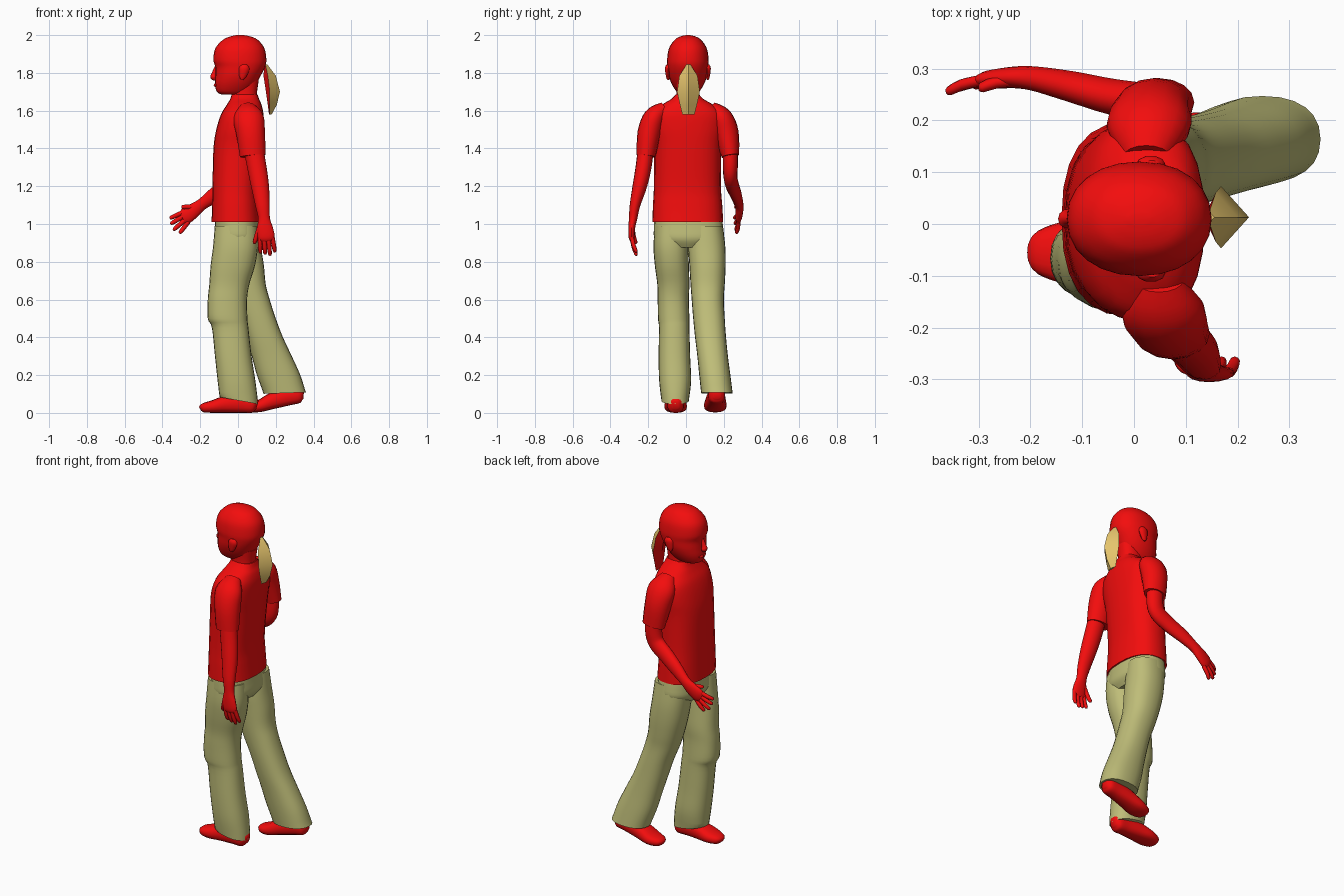
import bpy, bmesh, math
from mathutils import Vector


def material(name, rgb):
    m = bpy.data.materials.new(name)
    m.diffuse_color = (*rgb, 1)
    return m


RED = material("red", (0.9, 0.004, 0.004))
OLIVE = material("olive", (0.52, 0.51, 0.19))
BLOND = material("blond", (0.78, 0.55, 0.15))


def refine(rows, n):
    """Catmull-Rom interpolation of rows of numbers."""
    rows = [list(r) for r in rows]
    p = [rows[0]] + rows + [rows[-1]]
    out = []
    for i in range(1, len(p) - 2):
        for k in range(n):
            t = k / n
            out.append([0.5 * (2 * b + (c - a) * t + (2 * a - 5 * b + 4 * c - d) * t * t
                               + (3 * b - a - 3 * c + d) * t ** 3)
                        for a, b, c, d in zip(p[i - 1], p[i], p[i + 1], p[i + 2])])
    return out + [rows[-1]]


def skin(name, rings, mat, angle=50):
    """Joins rings of points with quads and closes the ends."""
    bm = bmesh.new()
    vs = [[bm.verts.new(c) for c in r] for r in rings]
    n = len(vs[0])
    for a, b in zip(vs, vs[1:]):
        for i in range(n):
            j = (i + 1) % n
            bm.faces.new((a[i], a[j], b[j], b[i]))
    bm.faces.new(vs[0])
    bm.faces.new(vs[-1])
    bmesh.ops.recalc_face_normals(bm, faces=bm.faces)
    me = bpy.data.meshes.new(name)
    bm.to_mesh(me)
    bm.free()
    ob = bpy.data.objects.new(name, me)
    bpy.context.collection.objects.link(ob)
    me.materials.append(mat)
    bpy.ops.object.select_all(action='DESELECT')
    ob.select_set(True)
    bpy.context.view_layer.objects.active = ob
    if angle:
        bpy.ops.object.shade_smooth_by_angle(angle=math.radians(angle))
    return ob


def power(c, p):
    return math.copysign(abs(c) ** (2 / p), c)


def stack(name, rows, mat, p=2.3, n=24, tilt=0):
    """Horizontal sections: z, xmin, xmax, ymin, ymax; tilt slants the last one."""
    rings = []
    fine = refine(rows, 4)
    for k, (z, x0, x1, y0, y1) in enumerate(fine):
        s = tilt if k == len(fine) - 1 else 0
        ring = []
        for i in range(n):
            a = math.tau * i / n
            c, d = power(math.cos(a), p), power(math.sin(a), p)
            ring.append(((x0 + x1 + (x1 - x0) * c) / 2, (y0 + y1 + (y1 - y0) * d) / 2, z + s * c))
        rings.append(ring)
    return skin(name, rings, mat)


def tube(name, rows, mat, p=2, n=16, steps=4):
    """Tube along a path: x, y, z, radius across, radius along y."""
    rows = refine(rows, steps)
    pts = [Vector(r[:3]) for r in rows]
    rings = []
    for i, r in enumerate(rows):
        t = (pts[min(i + 1, len(pts) - 1)] - pts[max(i - 1, 0)]).normalized()
        side = Vector((0, 1, 0))
        side = (side - t * side.dot(t)).normalized()
        up = t.cross(side)
        rings.append([pts[i] + up * r[3] * power(math.cos(math.tau * k / n), p)
                      + side * r[4] * power(math.sin(math.tau * k / n), p) for k in range(n)])
    return skin(name, rings, mat)


def finger(name, a, b, r=0.012):
    a, b = Vector(a), Vector(b)
    m = a.lerp(b, 0.55) + Vector((0, 0.004 if a.y > 0 else -0.004, 0))
    e = a.lerp(b, 0.92)
    tube(name, [(*a, r, r * 0.9), (*m, r, r * 0.9), (*e, r * .8, r * .75), (*b, r * .3, r * .3)], RED, n=8, steps=2)


# Head
stack("head", [(1.685, -0.085, 0.03, -0.03, 0.05), (1.70, -0.112, 0.06, -0.05, 0.07),
               (1.74, -0.122, 0.095, -0.075, 0.095), (1.785, -0.12, 0.12, -0.092, 0.112),
               (1.83, -0.12, 0.143, -0.098, 0.118), (1.87, -0.13, 0.15, -0.1, 0.12),
               (1.93, -0.12, 0.14, -0.09, 0.11), (1.975, -0.08, 0.105, -0.06, 0.08),
               (1.993, -0.04, 0.065, -0.03, 0.05), (2.0, -0.01, 0.03, 0.0, 0.02)], RED, p=2.15)
tube("nose", [(-0.112, .01, 1.84, .008, .008), (-0.126, .01, 1.795, .014, .013),
              (-0.129, .01, 1.778, .017, .019), (-0.118, .01, 1.764, .008, .01)], RED, n=10)
tube("lips", [(-0.114, -.02, 1.735, .004, .004), (-0.121, .01, 1.735, .01, .01),
              (-0.114, .04, 1.735, .004, .004)], RED, n=8)
for side, y in (("right", -0.095), ("left", 0.115)):
    tube("ear_" + side, [(0.02, y, 1.765, .008, .006), (0.025, y, 1.785, .02, .012),
                         (0.033, y, 1.825, .028, .017), (0.035, y, 1.845, .012, .008)], RED, n=10)
stack("neck", [(1.62, -0.03, 0.10, -0.055, 0.07), (1.69, -0.03, 0.1, -0.05, 0.066),
               (1.76, -0.03, 0.11, -0.055, 0.07)], RED)

# Ponytail: faceted wedge, red on the inside
rings = []
for z, inner, edge, ridge, w in ((1.845, 0.14, 0.145, 0.155, 0.01), (1.785, 0.135, 0.158, 0.2, 0.048),
                                 (1.70, 0.148, 0.168, 0.222, 0.06), (1.63, 0.158, 0.168, 0.205, 0.045),
                                 (1.58, 0.164, 0.168, 0.178, 0.032)):
    rings.append([(inner, 0.013, z), (edge, 0.013 - w, z), (ridge, 0.013, z), (edge, 0.013 + w, z)])
tail = skin("ponytail", rings, BLOND, angle=25)
tail.data.materials.append(RED)
for f in tail.data.polygons:
    if f.normal.x < -0.2:
        f.material_index = 1

# Shirt
stack("shirt_body", [(1.01, -0.14, 0.118, -0.178, 0.197), (1.1, -0.137, 0.112, -0.175, 0.192),
                     (1.2, -0.135, 0.11, -0.17, 0.185), (1.4, -0.13, 0.128, -0.17, 0.188),
                     (1.5, -0.115, 0.135, -0.185, 0.2), (1.58, -0.09, 0.135, -0.18, 0.195),
                     (1.63, -0.06, 0.125, -0.13, 0.145), (1.66, -0.042, 0.112, -0.08, 0.095),
                     (1.685, -0.033, 0.104, -0.055, 0.07)], RED, p=2.4)
tube("sleeve_right", [(0.05, -0.11, 1.615, .045, .035), (0.055, -0.165, 1.565, .08, .058),
                      (0.067, -0.195, 1.48, .076, .062), (0.078, -0.212, 1.36, .068, .05)], RED)
tube("sleeve_left", [(0.025, 0.13, 1.615, .045, .035), (0.028, 0.185, 1.565, .08, .058),
                     (0.035, 0.215, 1.48, .076, .064), (0.05, 0.235, 1.36, .067, .047)], RED)

# Arms with palms
tube("arm_right", [(0.078, -.21, 1.42, .052, .042), (0.1, -.225, 1.3, .051, .042),
                   (0.117, -.245, 1.2, .047, .038), (0.13, -.27, 1.1, .038, .028),
                   (0.138, -.28, 1.03, .031, .022), (0.142, -.287, 0.98, .042, .018),
                   (0.15, -.288, 0.93, .044, .016), (0.152, -.286, 0.91, .03, .01)], RED)
tube("arm_left", [(0.045, .235, 1.42, .05, .04), (0.05, .235, 1.32, .05, .04),
                  (0.03, .235, 1.255, .05, .037), (-0.04, .245, 1.205, .047, .035),
                  (-0.12, .265, 1.155, .041, .03), (-0.19, .28, 1.105, .031, .024),
                  (-0.23, .283, 1.075, .038, .021), (-0.275, .279, 1.043, .042, .018),
                  (-0.295, .276, 1.03, .03, .012)], RED)

# Fingers and thumbs
for i, drop in enumerate((.845, .838, .832, .85)):
    finger("finger_right", (0.116 + i * .022, -.287, .93), (0.118 + i * .026, -.262, drop))
finger("thumb_right", (0.118, -.285, .995), (0.085, -.265, .895), .013)
for i, (x, z) in enumerate(((-0.362, 1.03), (-0.358, 1.0), (-0.343, .967), (-0.31, .95))):
    finger("finger_left", (-0.295 + i * .011, .277, 1.06 - i * .016), (x, .255 + .004 * i, z))
finger("thumb_left", (-0.225, .278, 1.09), (-0.3, .262, 1.09), .013)

# Trousers
stack("trouser_hips", [(1.05, -0.12, 0.105, -0.165, 0.185), (0.98, -0.122, 0.112, -0.17, 0.197),
                       (0.92, -0.12, 0.115, -0.165, 0.195), (0.875, -0.09, 0.09, -0.11, 0.13)], OLIVE, p=2.4)
stack("trouser_leg_right", [(0.99, -0.123, 0.10, -0.165, 0.0), (0.88, -0.132, 0.105, -0.172, 0.012),
                            (0.78, -0.145, 0.09, -0.165, 0.015), (0.68, -0.152, 0.06, -0.152, 0.018),
                            (0.6, -0.16, 0.048, -0.15, 0.015), (0.5, -0.16, 0.05, -0.148, 0.018),
                            (0.45, -0.138, 0.055, -0.143, 0.018), (0.3, -0.122, 0.072, -0.145, 0.022),
                            (0.17, -0.108, 0.092, -0.142, 0.027), (0.065, -0.095, 0.105, -0.13, 0.015)],
      OLIVE, tilt=-0.018)
stack("trouser_leg_left", [(0.99, -0.1, 0.11, 0.02, 0.195), (0.88, -0.09, 0.122, 0.012, 0.208),
                           (0.78, -0.075, 0.137, 0.018, 0.21), (0.68, -0.05, 0.147, 0.024, 0.205),
                           (0.6, -0.025, 0.168, 0.03, 0.2), (0.5, 0.015, 0.2, 0.038, 0.205),
                           (0.4, 0.045, 0.238, 0.048, 0.212), (0.3, 0.073, 0.285, 0.06, 0.222),
                           (0.2, 0.1, 0.33, 0.07, 0.235), (0.105, 0.135, 0.36, 0.08, 0.247)],
      OLIVE, tilt=0.004)

# Shoes: right one flat, left one with its heel lifted
shoe = [(-0.2, .02, .012, .018), (-0.185, .026, .024, .042), (-0.13, .034, .034, .06),
        (-0.06, .046, .046, .054), (0.02, .05, .05, .046), (0.08, .045, .045, .042), (0.102, .04, .022, .02)]
tube("shoe_right", [(x, -0.055, z, a, b) for x, z, a, b in shoe], RED, p=2.5)
tube("shoe_left", [(x + 0.245, 0.16 + 0.04 * x, z + 0.055 * max(0, (x + 0.14) / 0.24), a * 0.95, b)
                   for x, z, a, b in shoe], RED, p=2.5)
